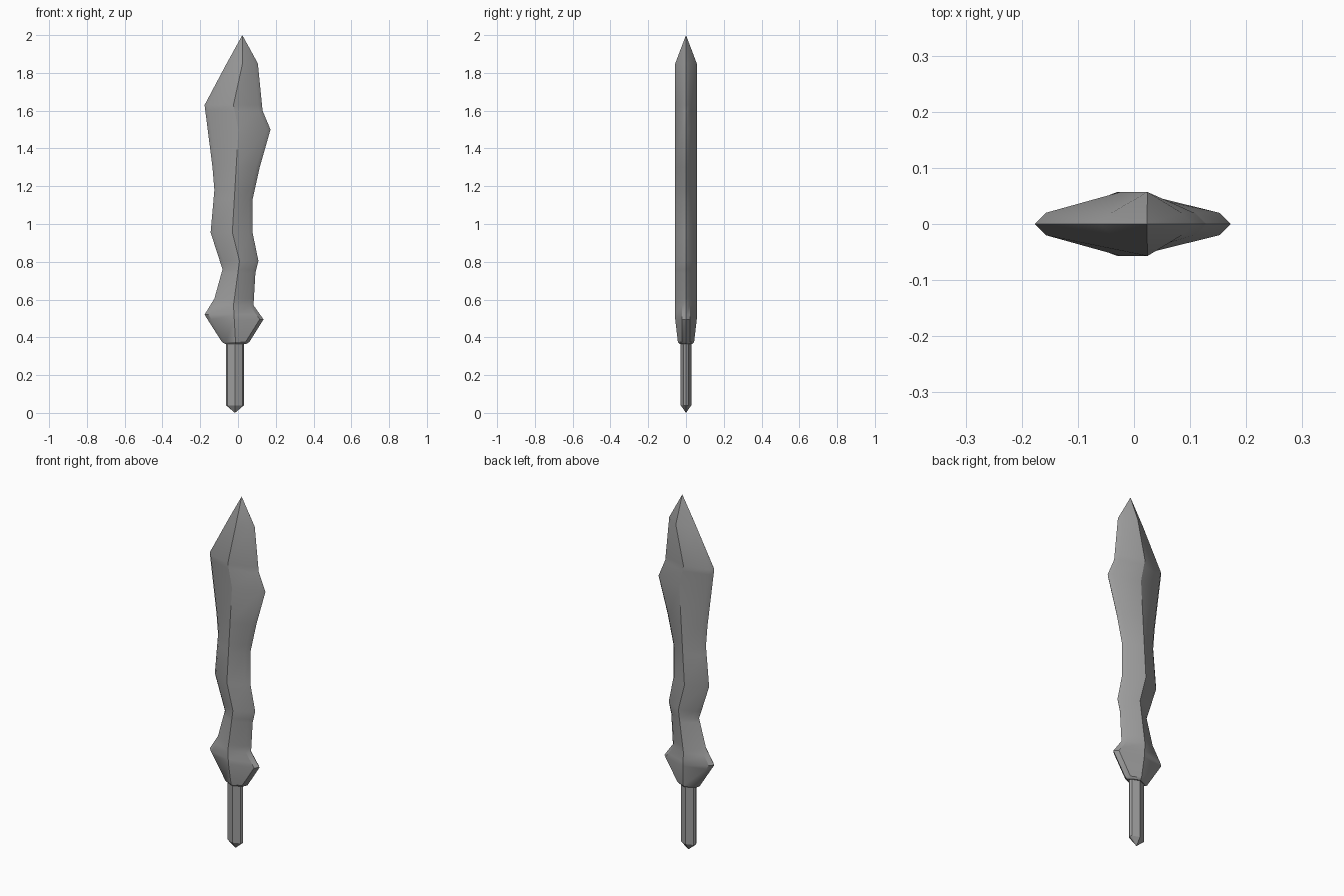
import bpy
import bmesh
from math import radians

cube = bpy.data.objects.get("Cube")
if cube:
    bpy.data.objects.remove(cube, do_unlink=True)

steel = bpy.data.materials.new("steel_grey")
steel.use_nodes = True
GREY = (0.33, 0.33, 0.33, 1)
steel.diffuse_color = GREY
steel.node_tree.nodes["Principled BSDF"].inputs["Base Color"].default_value = GREY


def at(line, z):
    """Value of a (z, value) polyline at height z."""
    for (z0, v0), (z1, v1) in zip(line, line[1:]):
        if z <= z1:
            return v0 + (v1 - v0) * (z - z0) / (z1 - z0)
    return line[-1][1]


def section(left, right, mid, ridge, edge, inset):
    """Eight-sided outline: sharp edges, narrow edge bevels and a ridge."""
    a, b = left + inset, right - inset
    return [(left, 0), (a, -edge), (mid, -ridge), (b, -edge),
            (right, 0), (b, edge), (mid, ridge), (a, edge)]


def loft(name, rings, tip, tip_on_top):
    """Skin the (z, outline) rings, closing one end flat and the other to a point."""
    bm = bmesh.new()
    loops = [[bm.verts.new((x, y, z)) for x, y in pts] for z, pts in rings]
    for low, high in zip(loops, loops[1:]):
        for i in range(8):
            j = (i + 1) % 8
            bm.faces.new((low[i], low[j], high[j], high[i]))
    point = bm.verts.new(tip)
    end, flat = (loops[-1], loops[0]) if tip_on_top else (loops[0], loops[-1])
    for i in range(8):
        bm.faces.new((end[i], end[(i + 1) % 8], point))
    bm.faces.new(flat)
    bmesh.ops.recalc_face_normals(bm, faces=bm.faces)
    mesh = bpy.data.meshes.new(name)
    bm.to_mesh(mesh)
    bm.free()
    mesh.materials.append(steel)
    obj = bpy.data.objects.new(name, mesh)
    bpy.context.collection.objects.link(obj)
    bpy.ops.object.select_all(action="DESELECT")
    obj.select_set(True)
    bpy.context.view_layer.objects.active = obj
    bpy.ops.object.shade_smooth_by_angle(angle=radians(30))
    return obj


# Wavy blade: both cutting edges and the central ridge as (height, x)
left = [(.375, -.085), (.52, -.177), (.605, -.125), (.76, -.082), (.955, -.145),
        (1.18, -.125), (1.3, -.135), (1.63, -.177), (1.85, -.06)]
right = [(.375, .06), (.495, .135), (.57, .082), (.74, .092), (.805, .108),
         (.955, .077), (1.13, .077), (1.3, .115), (1.5, .172), (1.6, .13), (1.85, .105)]
middle = [(.375, -.013), (.57, -.024), (.805, .008), (.955, -.03),
          (1.5, .002), (1.63, -.024), (1.85, .024)]
ridge = [(.375, .043), (.495, .057), (1.85, .057)]

heights = sorted({z for line in (left, right, middle) for z, _ in line})
rings = [(.365, section(-.068, .043, -.013, .034, .014, .012))]
rings += [(z, section(at(left, z), at(right, z), at(middle, z), at(ridge, z), .02, .02))
          for z in heights]
loft("blade", rings, (.023, 0, 2), True)

# Slim tang with a blunt pointed end
tang = section(-.063, .031, -.016, .028, .012, .007)
loft("tang_handle", [(.04, tang), (.37, tang)], (-.016, 0, 0), False)
